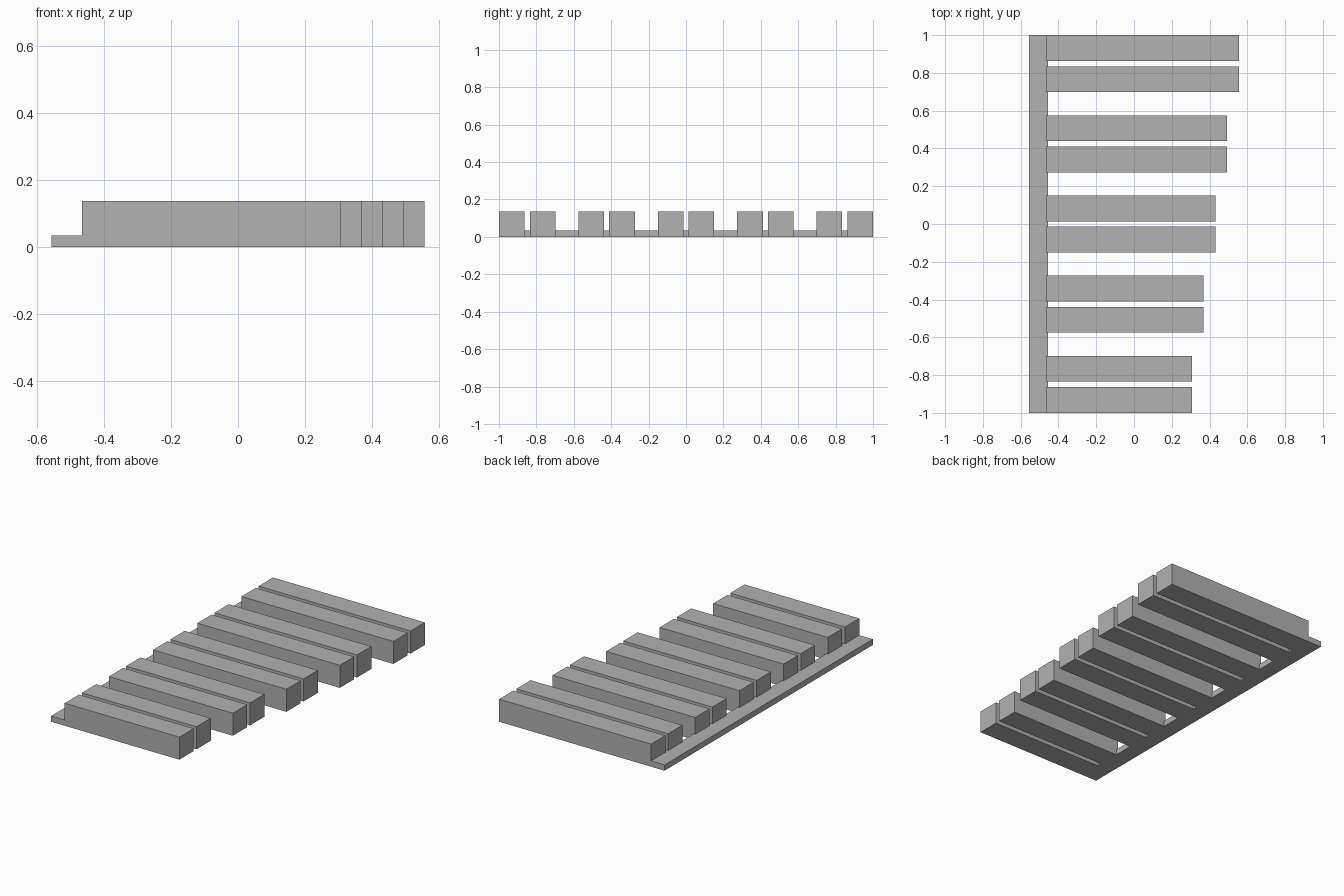
import bpy

cube = bpy.data.objects.get("Cube")
if cube:
    bpy.data.objects.remove(cube, do_unlink=True)

# Single grey material
GREY = (0.445, 0.445, 0.445, 1.0)
grey = bpy.data.materials.new("plain grey")
grey.use_nodes = True
grey.diffuse_color = GREY
grey.node_tree.nodes["Principled BSDF"].inputs["Base Color"].default_value = GREY


def box(name, x0, x1, y0, y1, height):
    """Flat-shaded box standing on the ground between the given limits."""
    bpy.ops.mesh.primitive_cube_add(size=1)
    obj = bpy.context.object
    obj.name = name
    obj.location = ((x0 + x1) / 2, (y0 + y1) / 2, height / 2)
    obj.scale = (x1 - x0, y1 - y0, height)
    bpy.ops.object.transform_apply(location=True, rotation=False, scale=True)
    obj.data.materials.append(grey)
    return obj


# Thin spine strip joining all the bars
box("spine", -0.556, -0.454, -1, 1, 0.035)

# Five pairs of bars, each pair longer than the one in front of it
BAR_START, BAR_WIDTH, BAR_HEIGHT = -0.465, 0.137, 0.137
BAR_SPACING = 0.165
PAIRS = 5
pair_pitch = (2 - BAR_SPACING - BAR_WIDTH) / (PAIRS - 1)

for pair in range(PAIRS):
    bar_end = 0.306 + 0.0625 * pair
    for side, label in enumerate(("front", "back")):
        y = -1 + pair * pair_pitch + side * BAR_SPACING
        box(f"bar_{pair + 1}_{label}", BAR_START, bar_end,
            y, y + BAR_WIDTH, BAR_HEIGHT)
